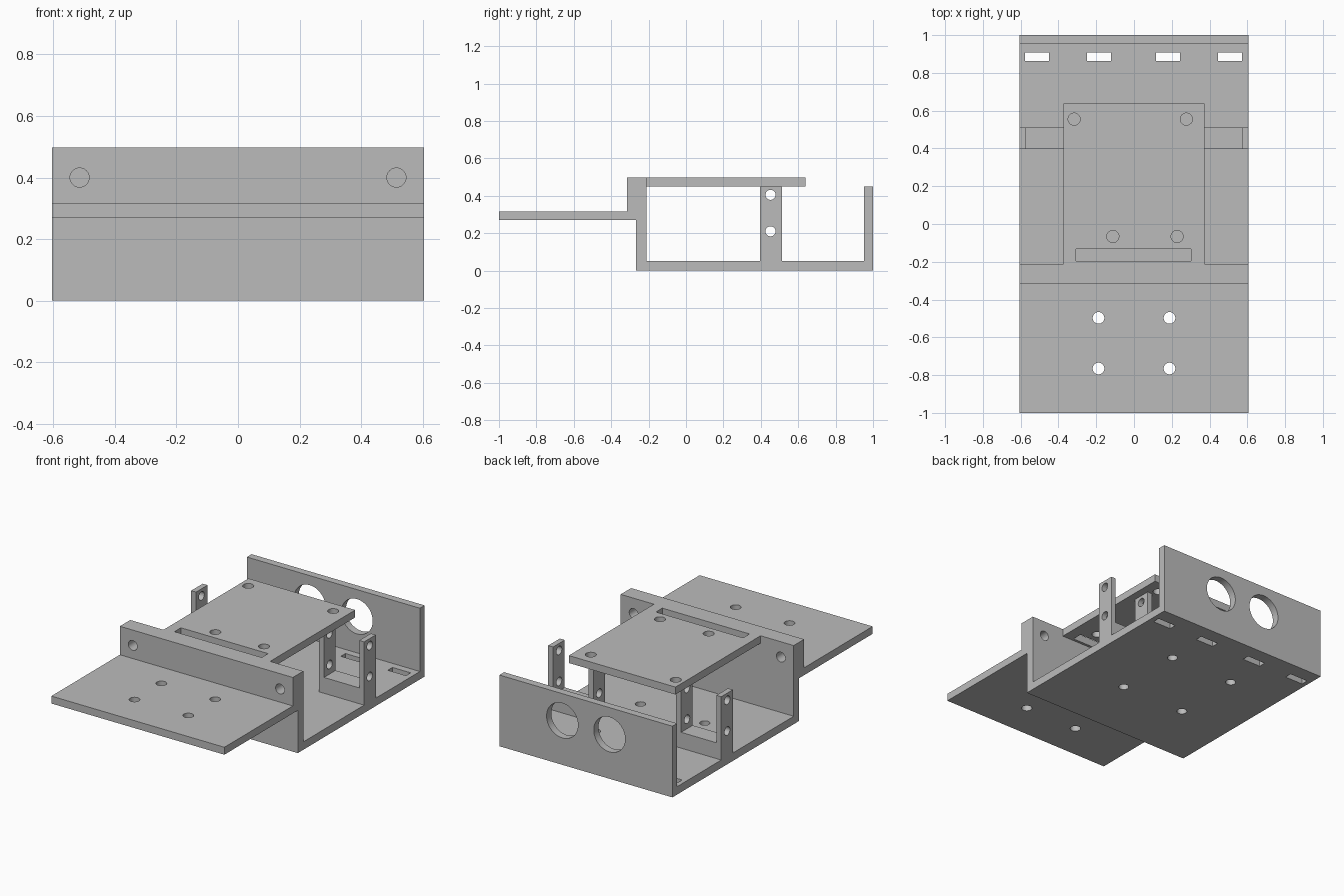
import bpy, bmesh
from math import radians
from mathutils import Matrix, Vector

if "Cube" in bpy.data.objects:
    bpy.data.objects.remove(bpy.data.objects["Cube"])

GREY = bpy.data.materials.new("plain grey")
GREY.use_nodes = True
GREY.diffuse_color = (0.5, 0.5, 0.5, 1)
GREY.node_tree.nodes["Principled BSDF"].inputs["Base Color"].default_value = (0.5, 0.5, 0.5, 1)

W = 0.605        # half width
T = 0.05         # sheet thickness
TOP = 0.497      # top of front wall and deck
UNDER = 0.45     # underside of deck, top of back wall and posts


def finish(name, bm):
    bmesh.ops.recalc_face_normals(bm, faces=bm.faces)
    mesh = bpy.data.meshes.new(name)
    bm.to_mesh(mesh)
    bm.free()
    mesh.materials.append(GREY)
    obj = bpy.data.objects.new(name, mesh)
    bpy.context.scene.collection.objects.link(obj)
    return obj


def extrude(name, points, offset):
    """Solid made by sweeping a closed outline along an offset."""
    bm = bmesh.new()
    face = bm.faces.new([bm.verts.new(p) for p in points])
    swept = bmesh.ops.extrude_face_region(bm, geom=[face])["geom"]
    bmesh.ops.translate(bm, vec=offset,
                        verts=[v for v in swept if isinstance(v, bmesh.types.BMVert)])
    return finish(name, bm)


def add_drill(bm, centre, radius, axis, depth):
    turn = Vector((0, 0, 1)).rotation_difference(Vector(axis)).to_matrix().to_4x4()
    bmesh.ops.create_cone(bm, cap_ends=True, segments=48, radius1=radius, radius2=radius,
                          depth=depth, matrix=Matrix.Translation(centre) @ turn)


def add_block(bm, centre, size):
    bmesh.ops.create_cube(bm, size=1, matrix=Matrix.Translation(centre)
                          @ Matrix.Diagonal((*size, 1)))


def cut(obj, bm):
    """Subtract the cutter mesh, then smooth the bores."""
    cutter = finish("cutter", bm)
    cutter.hide_render = True
    mod = obj.modifiers.new("holes", "BOOLEAN")
    mod.operation, mod.solver, mod.object = "DIFFERENCE", "EXACT", cutter
    bpy.ops.object.select_all(action="DESELECT")
    bpy.context.view_layer.objects.active = obj
    obj.select_set(True)
    bpy.ops.object.modifier_apply(modifier=mod.name)
    bpy.data.objects.remove(cutter)
    bpy.ops.object.shade_smooth_by_angle(angle=radians(30))


# Folded body: front shelf, stepped front wall, floor and back wall
profile = [(-1, 0.27), (-0.267, 0.27), (-0.267, 0), (1, 0), (1, UNDER), (0.953, UNDER),
           (0.953, T), (-0.212, T), (-0.212, TOP), (-0.316, TOP), (-0.316, 0.317), (-1, 0.317)]
body = extrude("body", [(-W, y, z) for y, z in profile], (2 * W, 0, 0))

holes = bmesh.new()
for side in (-1, 1):
    for y in (-0.497, -0.765):                                  # shelf screws
        add_drill(holes, (side * 0.188, y, 0.29), 0.031, (0, 0, 1), 0.2)
    add_drill(holes, (side * 0.515, -0.265, 0.4), 0.031, (0, 1, 0), 0.3)   # front wall
    add_drill(holes, (side * 0.165, 0.975, 0.28), 0.11, (0, 1, 0), 0.2)    # sensor openings
for x in (-0.24, 0.21):                                         # floor screws
    for y in (0.155, 0.605):
        add_drill(holes, (x, y, 0.025), 0.03, (0, 0, 1), 0.15)
for x in (-0.513, -0.185, 0.179, 0.508):                        # floor slots
    add_block(holes, (x, 0.885, 0.025), (0.127, 0.046, 0.15))
cut(body, holes)

# Raised deck with cable slot and mounting holes
x0, y0, y1 = 0.373, -0.212, 0.638
deck = extrude("deck", [(-x0, y0, UNDER), (x0, y0, UNDER), (x0, y1, UNDER), (-x0, y1, UNDER)],
               (0, 0, TOP - UNDER))
holes = bmesh.new()
for x, y in ((-0.317, 0.555), (0.277, 0.555), (-0.112, -0.066), (0.228, -0.066)):
    add_drill(holes, (x, y, 0.47), 0.032, (0, 0, 1), 0.2)
add_block(holes, (-0.002, -0.164, 0.47), (0.61, 0.064, 0.2))
cut(deck, holes)

# U-shaped brackets, each with two drilled posts
inner, outer, post, link = 0.29, W, 0.034, 0.15
outline = [(inner, T), (outer, T), (outer, UNDER), (outer - post, UNDER),
           (outer - post, link), (inner + post, link), (inner + post, UNDER), (inner, UNDER)]
for name, side in (("left_bracket", 1), ("right_bracket", -1)):
    bracket = extrude(name, [(side * x, 0.396, z) for x, z in outline], (0, 0.116, 0))
    holes = bmesh.new()
    for z in (0.405, 0.21):
        add_drill(holes, (side * 0.45, 0.452, z), 0.027, (1, 0, 0), 0.6)
    cut(bracket, holes)
